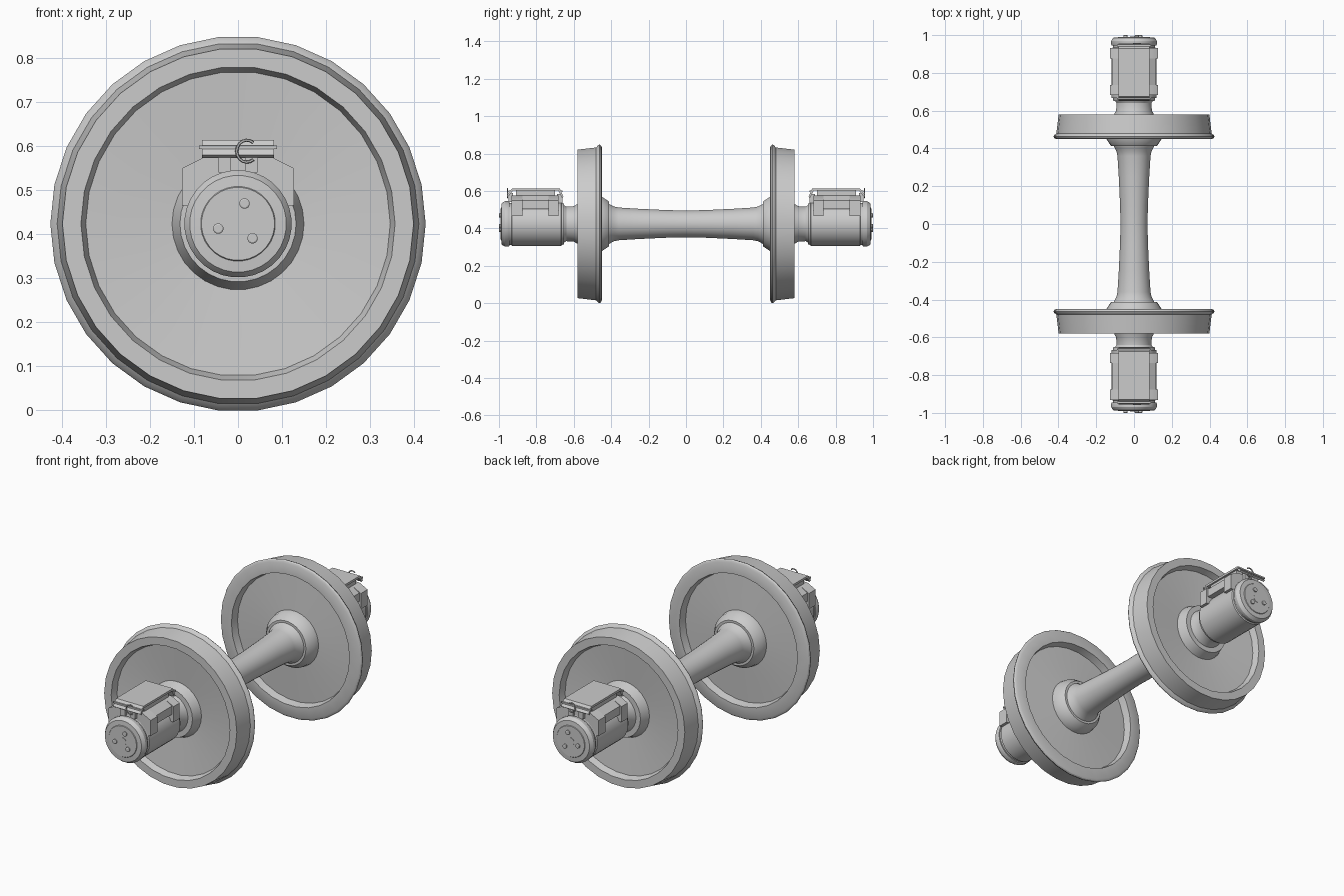
import bpy, bmesh, math
from mathutils import Matrix, Vector

if "Cube" in bpy.data.objects:
    bpy.data.objects.remove(bpy.data.objects["Cube"])

CZ = 0.424  # axle height
steel = bpy.data.materials.new("steel grey")
steel.diffuse_color = (0.6, 0.6, 0.6, 1)
steel.use_nodes = True
steel.node_tree.nodes["Principled BSDF"].inputs["Base Color"].default_value = steel.diffuse_color


def finish(name, bm, mirror=True, angle=30):
    """Turn a bmesh into an object, mirrored to the other axle end."""
    bmesh.ops.recalc_face_normals(bm, faces=bm.faces)
    me = bpy.data.meshes.new(name)
    bm.to_mesh(me)
    bm.free()
    me.materials.append(steel)
    ob = bpy.data.objects.new(name, me)
    bpy.context.collection.objects.link(ob)
    bpy.context.view_layer.objects.active = ob
    ob.select_set(True)
    bpy.ops.object.shade_smooth_by_angle(angle=math.radians(angle))
    ob.select_set(False)
    if mirror:
        m = ob.modifiers.new("other_end", 'MIRROR')
        m.use_axis = (False, True, False)
        m.use_mirror_merge = False
    return ob


def lathe(name, prof, n=32, mirror=True, closed=False, centre=(0, CZ)):
    """Revolve (y, radius) points about an axis parallel to y."""
    bm = bmesh.new()
    rings = []
    for y, r in prof:
        ring = []
        for i in range(n):
            a = 2 * math.pi * (i + 0.5) / n
            ring.append(bm.verts.new((centre[0] + r * math.sin(a), y,
                                      centre[1] + r * math.cos(a))))
        rings.append(ring)
    pairs = list(zip(rings, rings[1:]))
    if closed:
        pairs.append((rings[-1], rings[0]))
    else:
        bm.faces.new(rings[0])
        bm.faces.new(rings[-1])
    for a, b in pairs:
        for i in range(n):
            j = (i + 1) % n
            bm.faces.new((a[i], a[j], b[j], b[i]))
    return finish(name, bm, mirror)


def extrude(name, pts, vec):
    """Extrude a flat outline of 3D points along a vector."""
    bm = bmesh.new()
    f = bm.faces.new([bm.verts.new(p) for p in pts])
    g = bmesh.ops.extrude_face_region(bm, geom=[f])
    bmesh.ops.translate(bm, vec=vec,
                        verts=[v for v in g["geom"] if isinstance(v, bmesh.types.BMVert)])
    return finish(name, bm)


def box(name, x0, x1, y0, y1, z0, z1):
    return extrude(name, [(x0, y0, z0), (x1, y0, z0), (x1, y1, z0), (x0, y1, z0)],
                   Vector((0, 0, z1 - z0)))


# axle shaft, thinnest in the middle and flared into the hubs
half = [(0.0, 0.072), (0.1, 0.074), (0.25, 0.081), (0.36, 0.088),
        (0.385, 0.093), (0.405, 0.104), (0.42, 0.112), (0.46, 0.112)]
lathe("axle", [(-y, r) for y, r in half[:0:-1]] + half, mirror=False)

# wheel with flange, coned tread, recessed plate and hub
lathe("wheel", [
    (0.450, 0.355), (0.450, 0.412), (0.455, 0.422), (0.462, 0.4265), (0.470, 0.423),
    (0.480, 0.411), (0.580, 0.399), (0.580, 0.357), (0.545, 0.346),
    (0.528, 0.150), (0.580, 0.132), (0.580, 0.080),
    (0.412, 0.080), (0.412, 0.120), (0.418, 0.125), (0.448, 0.145),
    (0.478, 0.150), (0.490, 0.346)], n=30, closed=True)

# journal between wheel and bearing
lathe("journal", [(0.54, 0.112), (0.585, 0.104), (0.6, 0.095), (0.64, 0.093),
                  (0.652, 0.1), (0.67, 0.1)])

# bearing housing with seal ring and grooved end
lathe("bearing", [(0.652, 0.1), (0.652, 0.11), (0.666, 0.113), (0.667, 0.119),
                  (0.93, 0.119), (0.934, 0.113), (0.95, 0.113)])

# end cap with raised disc, centre boss and bolts
lathe("end_cap", [(0.945, 0.108), (0.945, 0.119), (0.952, 0.122), (0.968, 0.122),
                  (0.978, 0.116), (0.986, 0.11), (0.988, 0.085), (0.991, 0.083),
                  (0.991, 0.02)])
lathe("centre_boss", [(0.98, 0.022), (0.993, 0.022)], n=16, centre=(0, CZ))
for dx, dz in ((0.015, 0.046), (-0.045, -0.011), (0.033, -0.033)):
    lathe("cap_bolt", [(0.98, 0.012), (0.998, 0.012), (1.0, 0.009)], n=12,
          centre=(dx, CZ + dz))


# saddle adapter: an arch over the bearing, with wider lugs at both ends
def arch(name, w, foot, y0, y1):
    R = 0.117
    out = [(-w, foot), (-w, 0.55), (-0.078, 0.575), (0.078, 0.575), (w, 0.55), (w, foot)]
    a0 = math.acos((foot - CZ) / R)
    inner = [(R * math.sin(a0 * (1 - k / 6)), CZ + R * math.cos(a0 * (1 - k / 6)))
             for k in range(13)]
    extrude(name, [(x, y0, z) for x, z in out + inner], Vector((0, y1 - y0, 0)))


arch("saddle", 0.117, 0.505, 0.735, 0.875)
arch("saddle_inner_lug", 0.127, 0.465, 0.682, 0.735)
arch("saddle_outer_lug", 0.127, 0.465, 0.875, 0.932)

# top pad on the saddle, with bent cover plate
box("top_pad", -0.072, 0.072, 0.7, 0.91, 0.57, 0.602)
cover = [(0.655, 0.567), (0.675, 0.614), (0.93, 0.614), (0.956, 0.58),
         (0.947, 0.574), (0.925, 0.602), (0.682, 0.602), (0.665, 0.565)]
extrude("cover_plate", [(-0.082, y, z) for y, z in cover], Vector((0.164, 0, 0)))

# hinge tabs at both ends, and the cross pin
for s in (-1, 1):
    xa, xb = sorted((s * 0.017, s * 0.044))
    box("outer_tab", xa, xb, 0.925, 0.948, 0.54, 0.588)
    box("inner_tab", xa, xb, 0.66, 0.69, 0.535, 0.585)
for y in (0.945, 0.664):
    box("cross_pin", -0.089, 0.089, y - 0.004, y + 0.004, 0.594, 0.602)

# open locking ring on the outer edge
bm = bmesh.new()
rings = []
for k in range(13):
    a = math.radians(50 + 260 * k / 12)
    c = Vector((0.02 + 0.023 * math.cos(a), 0.955, 0.589 + 0.025 * math.sin(a)))
    d = Vector((math.cos(a), 0, math.sin(a)))
    rings.append([bm.verts.new(c + 0.0035 * (d * math.cos(t) + Vector((0, 1, 0)) * math.sin(t)))
                  for t in [math.pi * i / 3 for i in range(6)]])
for a, b in zip(rings, rings[1:]):
    for i in range(6):
        bm.faces.new((a[i], a[(i + 1) % 6], b[(i + 1) % 6], b[i]))
bm.faces.new(rings[0])
bm.faces.new(rings[-1])
finish("locking_ring", bm, angle=60)
